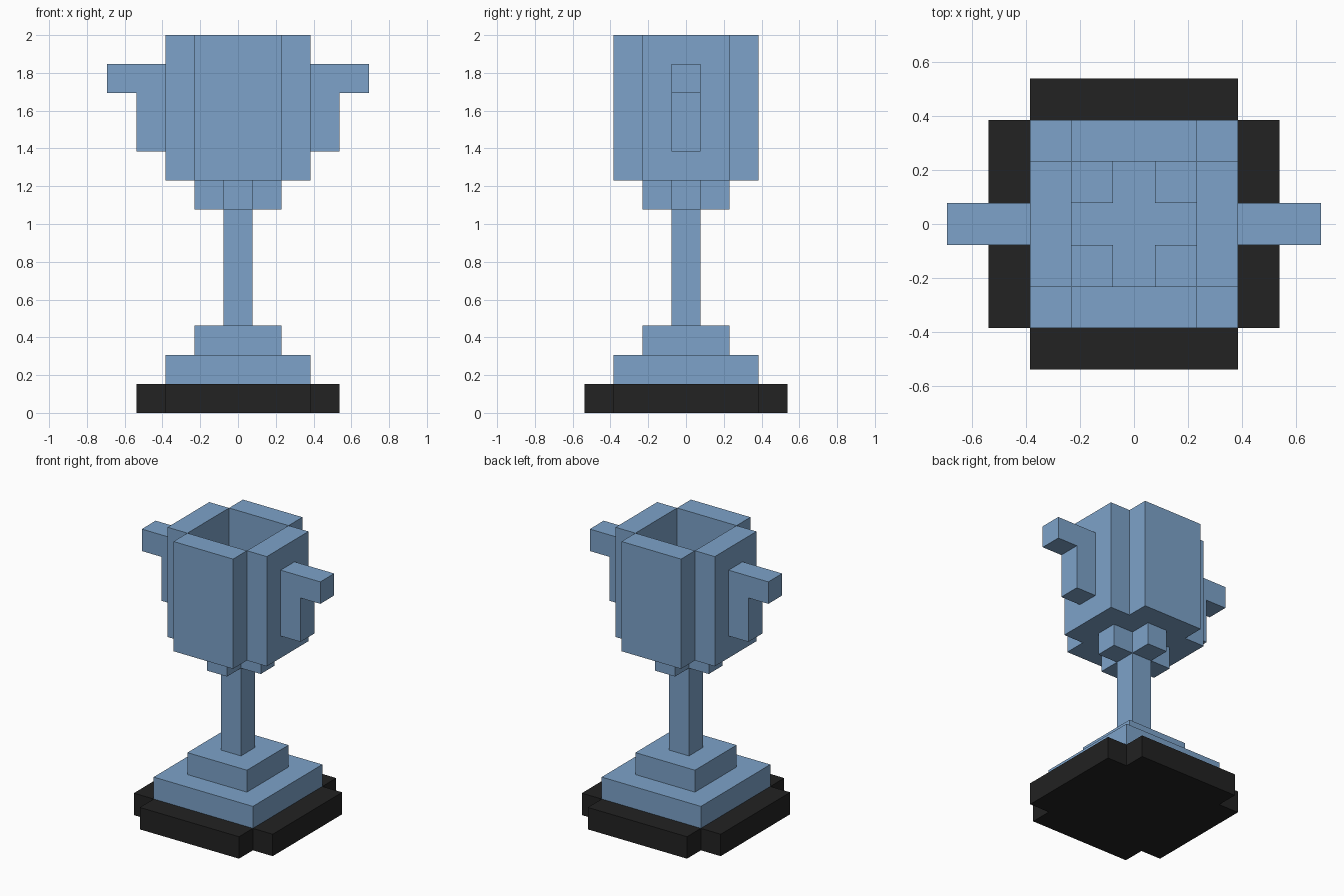
import bpy, bmesh

if "Cube" in bpy.data.objects:
    bpy.data.objects.remove(bpy.data.objects["Cube"])

U = 2 / 13  # one block of the trophy


def material(name, color):
    m = bpy.data.materials.new(name)
    m.diffuse_color = (*color, 1)
    m.use_nodes = True
    m.node_tree.nodes["Principled BSDF"].inputs["Base Color"].default_value = m.diffuse_color
    return m


BLUE = material("steel_blue", (0.205, 0.365, 0.585))
BLACK = material("black", (0.016, 0.016, 0.016))


def prism(name, outline, z0, z1, mat):
    """Extrude a counter-clockwise outline (block units) from z0 to z1."""
    bm = bmesh.new()
    base = bm.faces.new([bm.verts.new((x * U, y * U, z0 * U)) for x, y in outline])
    ext = bmesh.ops.extrude_face_region(bm, geom=[base], use_keep_orig=True)
    top = [v for v in ext["geom"] if isinstance(v, bmesh.types.BMVert)]
    bmesh.ops.translate(bm, verts=top, vec=(0, 0, (z1 - z0) * U))
    bmesh.ops.recalc_face_normals(bm, faces=bm.faces[:])
    me = bpy.data.meshes.new(name)
    bm.to_mesh(me)
    bm.free()
    me.materials.append(mat)
    ob = bpy.data.objects.new(name, me)
    bpy.context.collection.objects.link(ob)
    return ob


def rect(x0, x1, y0, y1):
    return [(x0, y0), (x1, y0), (x1, y1), (x0, y1)]


def square(h):
    return rect(-h, h, -h, h)


def notched(o, i):
    """Square of half width o with its corners cut back to i."""
    return [(-i, -o), (i, -o), (i, -i), (o, -i), (o, i), (i, i),
            (i, o), (-i, o), (-i, i), (-o, i), (-o, -i), (-i, -i)]


# Stepped foot and stem
prism("plinth", notched(3.5, 2.5), 0, 1, BLACK)
prism("lower_step", square(2.5), 1, 2, BLUE)
prism("upper_step", square(1.5), 2, 3, BLUE)
prism("stem", square(0.5), 3, 7, BLUE)

# Open bowl: cross-shaped floor, four walls, filled inner corners
prism("bowl_floor", notched(1.5, 0.5), 7, 8, BLUE)
for s, side in ((-1, "left"), (1, "right")):
    a, b = sorted((1.5 * s, 2.5 * s))
    prism(side + "_wall", rect(a, b, -1.5, 1.5), 8, 13, BLUE)
    prism(("front" if s < 0 else "back") + "_wall", rect(-1.5, 1.5, a, b), 8, 13, BLUE)
    c, d = sorted((0.5 * s, 1.5 * s))
    for t, end in ((-1, "front"), (1, "back")):
        e, f = sorted((0.5 * t, 1.5 * t))
        prism(f"{side}_{end}_bowl_corner", rect(c, d, e, f), 8, 9, BLUE)

    # Handles: upright bar with an outward tip
    g, h = sorted((2.5 * s, 3.5 * s))
    prism(side + "_handle_bar", rect(g, h, -0.5, 0.5), 9, 12, BLUE)
    g, h = sorted((3.5 * s, 4.5 * s))
    prism(side + "_handle_tip", rect(g, h, -0.5, 0.5), 11, 12, BLUE)
